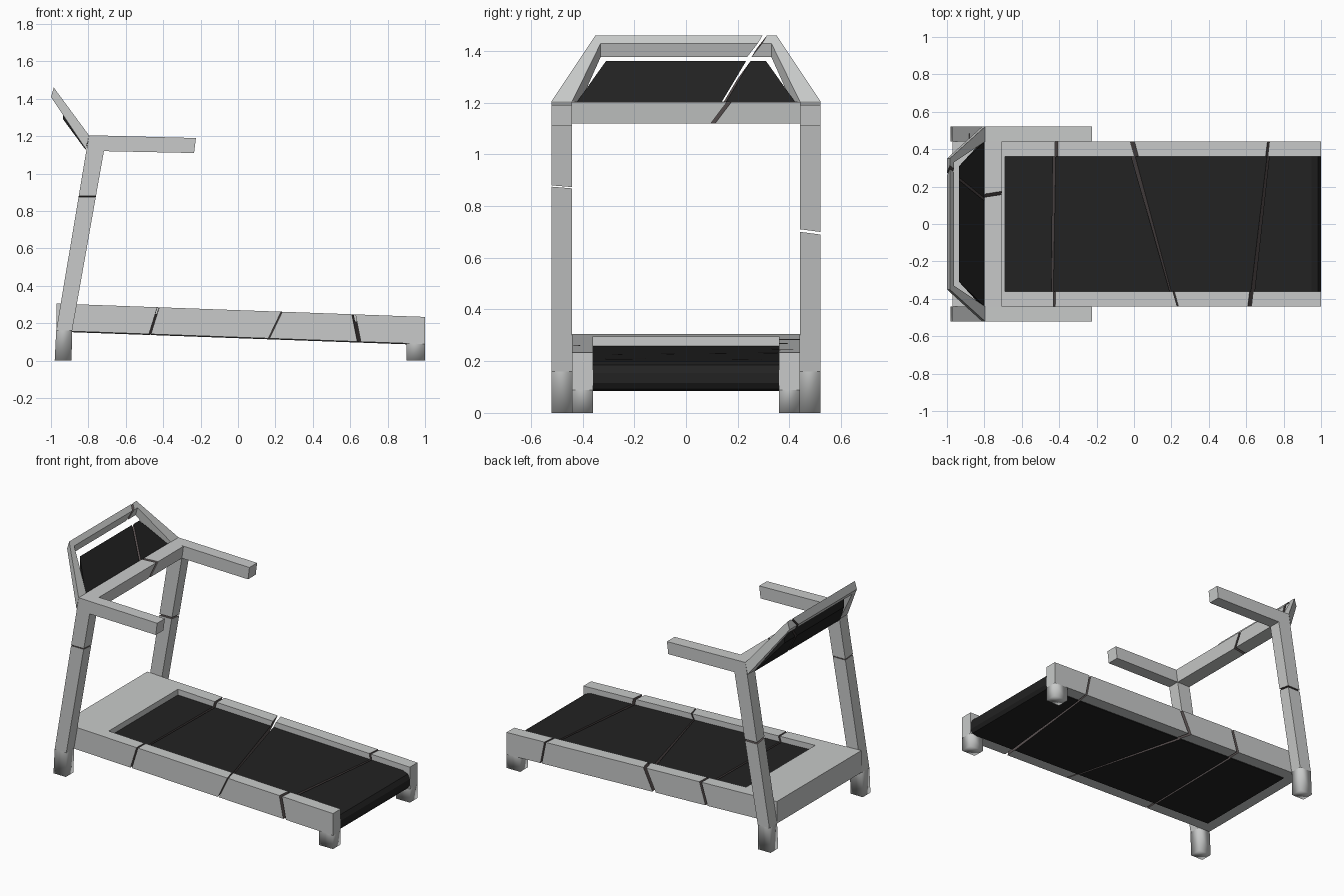
import bpy, bmesh
from mathutils import Vector

if "Cube" in bpy.data.objects:
    bpy.data.objects.remove(bpy.data.objects["Cube"])


def material(name, rgb):
    m = bpy.data.materials.new(name)
    m.diffuse_color = (*rgb, 1)
    m.use_nodes = True
    m.node_tree.nodes["Principled BSDF"].inputs["Base Color"].default_value = m.diffuse_color
    return m


GREY = material("light_grey", (0.58, 0.59, 0.585))
BLACK = material("black", (0.016, 0.016, 0.016))
CRACK = material("crack_brown_grey", (0.11, 0.09, 0.09))


def loft(name, ring_a, ring_b, mat, crack=False):
    """Solid between two matching rings of 3D points."""
    bm = bmesh.new()
    a = [bm.verts.new(p) for p in ring_a]
    b = [bm.verts.new(p) for p in ring_b]
    bm.faces.new(a)
    bm.faces.new(b)
    for i in range(len(a)):
        j = (i + 1) % len(a)
        bm.faces.new((a[i], a[j], b[j], b[i]))
    bmesh.ops.recalc_face_normals(bm, faces=bm.faces)
    for f in bm.faces:
        f.material_index = int(crack)
    me = bpy.data.meshes.new(name)
    bm.to_mesh(me)
    bm.free()
    me.materials.append(mat)
    me.materials.append(CRACK)
    ob = bpy.data.objects.new(name, me)
    bpy.context.collection.objects.link(ob)
    return ob


def side_profile(name, pts, y0, y1, mat):
    return loft(name, [(x, y0, z) for x, z in pts], [(x, y1, z) for x, z in pts], mat)


def slope(x, drop=0.0):
    """Height of the sloping deck top at x."""
    return 0.305 - 0.0362 * (x + 0.97) - drop


# deck frame: U-shaped plan with the motor hood at the front
plan = [(1, -.44), (1, -.36), (-.69, -.36), (-.69, .36), (1, .36), (1, .44), (-.97, .44), (-.97, -.44)]
frame = loft("deck_frame", [(x, y, slope(x, .145)) for x, y in plan],
             [(x, y, slope(x)) for x, y in plan], GREY)

# running belt with a rounded rear end
belt_profile = [(-.89, slope(-.89, .15)), (-.89, slope(-.89, .037)), (.95, slope(.95, .037)),
                (.985, .185), (1, .155), (1, .115), (.985, .092), (.95, slope(.95, .15))]
belt = side_profile("running_belt", belt_profile, -.36, .36, BLACK)

# uprights with handrails, and the four feet
upright_profile = [(-.972, .16), (-.887, .16), (-.717, 1.12), (-.235, 1.11), (-.225, 1.19), (-.797, 1.205)]
uprights = {}
for side, s in (("right", -1), ("left", 1)):
    uprights[side] = side_profile("upright_" + side, upright_profile, s * .44, s * .52, GREY)
    for end, y0, y1, base, top in (("front", .44, .52, (-.98, -.89), ((-.972, .16), (-.887, .16))),
                                   ("rear", .36, .44, (.90, 1.0), ((.90, .093), (1.0, .089)))):
        prof = [(base[0], 0), (base[1], 0), top[1], top[0]]
        foot = side_profile(f"foot_{end}_{side}", prof, s * y0, s * y1, GREY)
        bm = bmesh.new()
        bm.from_mesh(foot.data)
        hidden = max(bm.faces, key=lambda f: f.calc_center_median().z)
        bmesh.ops.delete(bm, geom=[hidden], context='FACES_ONLY')
        for f in bm.faces:
            f.smooth = True
        bm.to_mesh(foot.data)
        bm.free()

# crossbar between the uprights
crossbar = side_profile("crossbar", [(-.80, 1.205), (-.705, 1.202), (-.717, 1.12), (-.81, 1.12)],
                        -.44, .44, GREY)


def tilted(shape, bottom, top):
    """Place (y, t) points on the leaning plane from bottom (x, z) to top (x, z)."""
    out = []
    for y, t in shape:
        p = Vector(bottom).lerp(Vector(top), t)
        out.append((p.x, y, p.y))
    return out


# console surround and its dark panel
arch = [(-.52, 0), (-.35, 1), (.35, 1), (.52, 0), (.44, 0), (.33, .88), (-.33, .88), (-.44, 0)]
console = loft("console_surround", tilted(arch, (-.797, 1.205), (-.985, 1.46)),
               tilted(arch, (-.813, 1.13), (-1.0, 1.41)), GREY)
trapezoid = [(-.44, 0), (-.31, 1), (.31, 1), (.44, 0)]
panel = loft("console_panel", tilted(trapezoid, (-.80, 1.177), (-.935, 1.36)),
             tilted(trapezoid, (-.815, 1.127), (-.935, 1.29)), BLACK)


# thin wedge cutters that crack the parts apart
def crack(name, ring_a, ring_b, targets):
    cutter = loft(name, ring_a, ring_b, GREY, crack=True)
    cutter.hide_render = True
    cutter.hide_set(True)
    for ob in targets:
        mod = ob.modifiers.new(name, 'BOOLEAN')
        mod.operation = 'DIFFERENCE'
        mod.solver = 'EXACT'
        mod.object = cutter


# deck cracks: x and width at the right rail, x and width at the left rail, lean
for i, (xr, wr, xl, wl, lean) in enumerate([(-.432, .010, -.417, .016, .31),
                                            (.255, .006, -.025, .024, .48),
                                            (.607, .020, .72, .010, -.2)]):
    rings = []
    for z in (.03, .36):
        ring = []
        for k, w in ((0, -.5), (0, .5), (1, .5), (1, -.5)):
            y = (-.5, .5)[k]
            x = (xr, xl)[k] + (wr, wl)[k] * w + lean * (z - .27)
            ring.append((x, y, z))
        rings.append(ring)
    crack(f"deck_crack_{i}", *rings, [frame, belt])

# upright cracks
for side, s, z_in, z_out, w in (("right", -1, .869, .879, .005), ("left", 1, .708, .692, .010)):
    ring = [(.42, z_in - w / 2), (.54, z_out - w / 2), (.54, z_out + w / 2), (.42, z_in + w / 2)]
    crack("upright_crack_" + side, [(-1.1, s * y, z) for y, z in ring],
          [(-.6, s * y, z) for y, z in ring], [uprights[side]])

# slanted crack through crossbar and console
rings = []
for x in (-1.1, -.6):
    ring = []
    for z, w in ((1.0, -.5), (1.0, .5), (1.6, .5), (1.6, -.5)):
        ring.append((x, .168 + .73 * (z - 1.205) + .18 * (x + .71) + w * .017, z))
    rings.append(ring)
crack("console_crack", *rings, [crossbar, console, panel])
